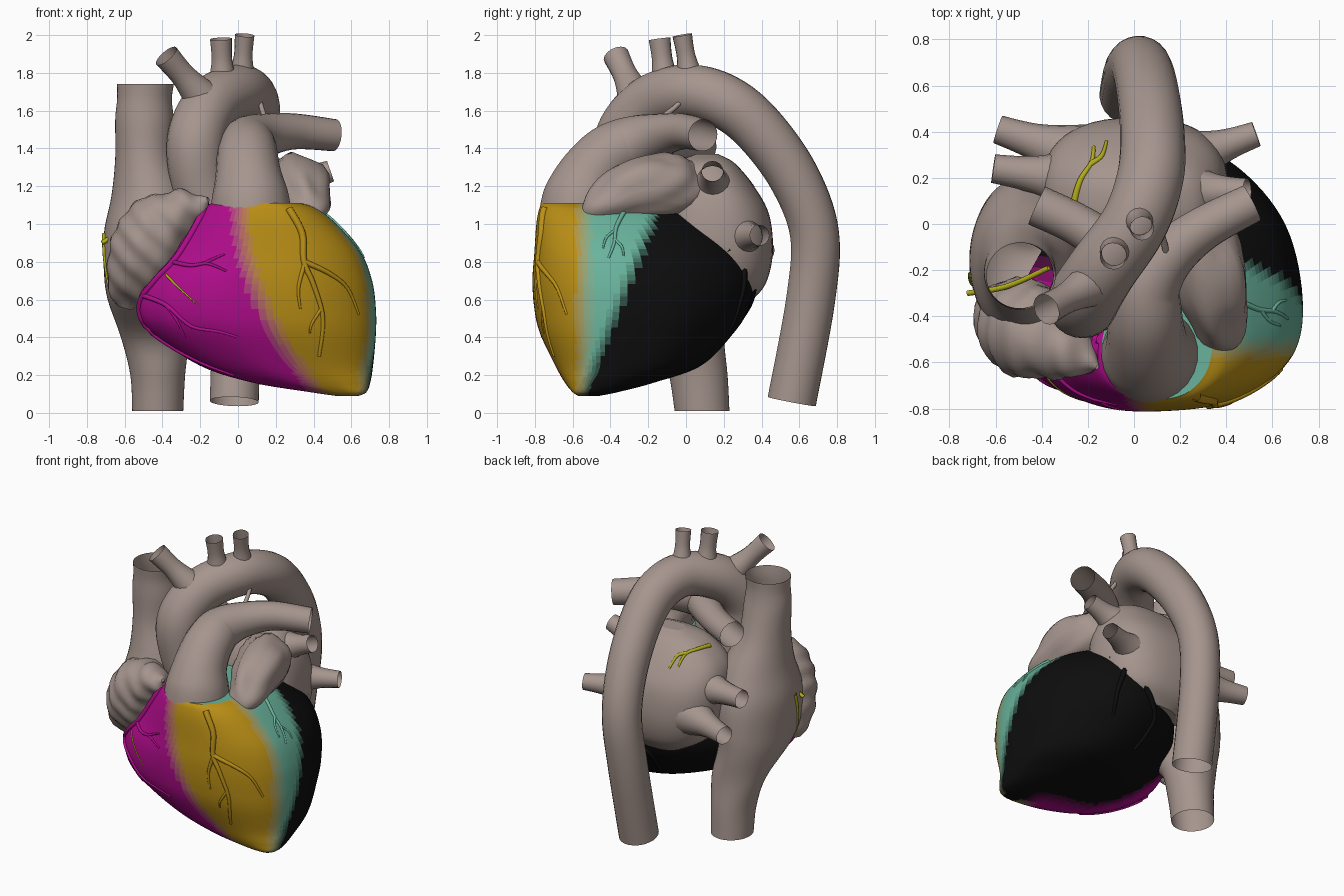
import bpy, math
from mathutils import Vector
from mathutils.bvhtree import BVHTree

if "Cube" in bpy.data.objects:
    bpy.data.objects.remove(bpy.data.objects["Cube"])

MAGENTA, GOLD = (0.45, 0.004, 0.27), (0.50, 0.28, 0.008)
TEAL, BLACK = (0.14, 0.45, 0.33), (0.004, 0.004, 0.004)
TISSUE, YELLOW = (0.38, 0.30, 0.27), (0.45, 0.42, 0.01)
mats = {}


def material(col):
    key = tuple(round(c, 3) for c in col)
    if key not in mats:
        mats[key] = bpy.data.materials.new("tint_%d" % len(mats))
        mats[key].diffuse_color = (*key, 1)
    return mats[key]


def catmull(pts, n, closed=False):
    """Smooth curve through tuples of any length."""
    out, m = [], len(pts)
    for i in range(m if closed else m - 1):
        if closed:
            q = [pts[(i + k) % m] for k in (-1, 0, 1, 2)]
        else:
            q = [pts[min(max(i + k, 0), m - 1)] for k in (-1, 0, 1, 2)]
        for j in range(n):
            t = j / n
            out.append(tuple(0.5 * (2 * b + (c - a) * t + (2 * a - 5 * b + 4 * c - d) * t * t
                                    + (3 * b - a - 3 * c + d) * t ** 3) for a, b, c, d in zip(*q)))
    return out if closed else out + [tuple(pts[-1])]


def loft(name, profile, sections, n, caps, col=None):
    """Stack a unit profile at heights; section = z, xmin, xmax, ymin, ymax."""
    verts, faces, k = [], [], len(profile)
    rows = catmull(sections, n)
    for z, x0, x1, y0, y1 in rows:
        verts += [((x0 + x1) / 2 + u * (x1 - x0) / 2, (y0 + y1) / 2 + v * (y1 - y0) / 2, z)
                  for u, v in profile]
    for r in range(len(rows) - 1):
        for i in range(k):
            j = (i + 1) % k
            faces.append((r * k + i, r * k + j, (r + 1) * k + j, (r + 1) * k + i))
    if caps:
        faces += [tuple(range(k))[::-1], tuple(range(len(verts) - k, len(verts)))]
    me = bpy.data.meshes.new(name)
    me.from_pydata(verts, [], faces)
    if col:
        me.materials.append(material(col))
    ob = bpy.data.objects.new(name, me)
    bpy.context.collection.objects.link(ob)
    return ob, BVHTree.FromPolygons(verts, faces)


def tube(name, pts, col=TISSUE, n=8, res=6, ruffle=0):
    """Sweep a round section along points (x, y, z, radius)."""
    cu = bpy.data.curves.new(name, 'CURVE')
    cu.dimensions, cu.bevel_depth, cu.bevel_resolution = '3D', 1, res
    path = catmull(pts, n) if n > 1 else pts
    sp = cu.splines.new('POLY')
    sp.points.add(len(path) - 1)
    for p, (x, y, z, r) in zip(sp.points, path):
        p.co, p.radius = (x, y, z, 1), max(r, 0.003)
    ob = bpy.data.objects.new(name, cu)
    bpy.context.collection.objects.link(ob)
    bpy.ops.object.select_all(action='DESELECT')
    bpy.context.view_layer.objects.active = ob
    ob.select_set(True)
    bpy.ops.object.convert(target='MESH')
    me = bpy.context.object.data
    me.materials.clear()
    me.materials.append(material(col))
    if ruffle:
        shift = [v.normal * ruffle * math.sin(38 * v.co.x + 14 * v.co.z) * math.cos(25 * v.co.z - 9 * v.co.y)
                 for v in me.vertices]
        for v, s in zip(me.vertices, shift):
            v.co += s


def drape(name, pts, r, col, bvh, d=None):
    """Thin vessel laid on a surface, cast along d or snapped to the nearest point."""
    path = []
    dense = catmull(pts, 6)
    for i, p in enumerate(dense):
        p, hit = Vector(p), None
        if d:
            hit = bvh.ray_cast(p - Vector(d) * 3, Vector(d))[0]
        hit = hit or bvh.find_nearest(p)[0]
        path.append((*hit, r * (1 - 0.6 * i / len(dense))))
    tube(name, path, col, 1, 2)


# ventricles: rounded cross-section growing from the apex
outline = [(.73, -.35), (.66, 0), (.45, .25), (.2, .35), (-.1, .25), (-.35, -.05), (-.52, -.42),
           (-.42, -.65), (-.15, -.79), (.15, -.81), (.45, -.76), (.67, -.6)]
outline = catmull([((x - .105) / .625, (y + .23) / .58) for x, y in outline], 8, True)
ventricles, vb = loft("ventricles", outline, [
    (.09, .52, .64, -.57, -.46), (.11, .38, .68, -.60, -.36), (.16, .08, .70, -.64, -.17),
    (.25, -.20, .715, -.69, .08), (.42, -.45, .73, -.77, .25), (.55, -.53, .73, -.80, .33),
    (.7, -.50, .71, -.81, .35), (.85, -.38, .65, -.80, .29), (1.0, -.26, .52, -.79, .15),
    (1.08, -.19, .42, -.775, .02), (1.11, -.14, .34, -.76, -.06)], 9, True)


def step(a, b, v):
    t = min(max((v - a) / (b - a), 0), 1)
    return round(t * t * (3 - 2 * t) * 6) / 6


def mix(a, b, t):
    return tuple(p + (q - p) * t for p, q in zip(a, b))


# coloured supply territories with soft borders
index = {}
for poly in ventricles.data.polygons:
    x, y, z = poly.center
    xb = .38 * (max(1.1 - z, 0) / .95) ** 2 + .01
    yb = -.15 - .4 * (1.1 - z)
    ym = -.45 - .6 * min(x, 0)
    left = mix(GOLD, TEAL, step(-.61, -.47, y))
    left = mix(left, BLACK, step(yb - .05, yb + .05, y))
    right = mix(MAGENTA, BLACK, step(ym - .1, ym + .1, y))
    m = material(mix(right, left, step(xb - .08, xb + .08, x)))
    if m not in index:
        index[m] = len(index)
        ventricles.data.materials.append(m)
    poly.material_index = index[m]

# right atrium running into both great veins, and left atrium
circle = [(math.cos(a * math.pi / 24), math.sin(a * math.pi / 24)) for a in range(48)]
box = [tuple(math.copysign(abs(c) ** .8, c) for c in p) for p in circle]
_, ab = loft("right_atrium_and_great_veins", circle, [
    (.01, -.56, -.29, -.06, .23), (.2, -.57, -.28, -.09, .22), (.4, -.62, -.26, -.15, .2),
    (.6, -.69, -.27, -.40, .2), (.75, -.71, -.25, -.5, .2), (.95, -.71, -.22, -.5, .18),
    (1.15, -.67, -.25, -.43, .1), (1.35, -.65, -.33, -.38, 0), (1.55, -.65, -.34, -.37, -.06),
    (1.66, -.64, -.35, -.365, -.08), (1.74, -.64, -.34, -.37, -.08)], 6, False, TISSUE)
_, lb = loft("left_atrium", box, [
    (.58, -.15, .2, 0, .33), (.68, -.3, .34, -.1, .42), (.85, -.38, .4, -.15, .46),
    (1.05, -.4, .4, -.15, .44), (1.2, -.36, .36, -.12, .36), (1.32, -.22, .28, -.05, .26),
    (1.37, -.06, .13, .05, .17)], 6, True, TISSUE)

# ruffled ear-shaped appendages
tube("right_appendage", [(-.6, -.36, .56, .04), (-.57, -.38, .66, .13), (-.5, -.43, .82, .2),
     (-.42, -.48, .96, .2), (-.3, -.55, 1.06, .13), (-.2, -.6, 1.11, .06), (-.16, -.62, 1.13, .01)],
     n=10, res=10, ruffle=.012)
tube("left_appendage", [(.2, .02, 1.18, .15), (.3, -.14, 1.2, .17), (.34, -.3, 1.17, .155),
     (.37, -.43, 1.1, .11), (.38, -.53, 1.03, .06), (.38, -.58, .99, .01)], n=10, res=10, ruffle=.016)

# aorta with arch branches
tube("aorta", [(-.1, -.3, .95, .14), (-.2, -.33, 1.2, .15), (-.22, -.33, 1.45, .155),
     (-.14, -.2, 1.63, .15), (0, 0, 1.70, .145), (.07, .2, 1.65, .145), (.08, .38, 1.51, .14),
     (.06, .57, 1.25, .135), (.03, .68, .95, .13), (0, .66, .6, .13), (-.02, .56, .06, .13)], res=10)
for i, (a, b, r) in enumerate([((-.2, -.27, 1.68), (-.38, -.37, 1.89), .07),
                               ((-.08, -.11, 1.75), (-.09, -.14, 1.98), .058),
                               ((.02, .02, 1.78), (.035, -.02, 2.0), .052)]):
    mid = [(p + q) / 2 for p, q in zip(a, b)]
    tube("arch_branch_%d" % i, [(*a, r * 1.35), (*mid, r * .95), (*b, r)])

# pulmonary trunk and arteries
tube("pulmonary_trunk", [(.07, -.565, 1.04, .215), (.065, -.55, 1.14, .205), (.055, -.5, 1.26, .175),
     (.05, -.4, 1.37, .16), (.06, -.27, 1.43, .145), (.15, -.14, 1.47, .115), (.3, -.02, 1.49, .095),
     (.51, .09, 1.47, .085)], res=10)
tube("right_pulmonary_artery", [(.08, -.26, 1.43, .12), (-.1, -.1, 1.43, .1), (-.25, 0, 1.42, .09),
     (-.42, .08, 1.41, .09)])

# four pulmonary veins flaring out of the left atrium
for i, (a, b, r) in enumerate([((.2, .14, 1.18), (.49, .14, 1.28), .057),
                               ((.2, .27, .93), (.53, .39, .94), .055),
                               ((-.2, .18, 1.05), (-.61, .24, 1.06), .062),
                               ((-.2, .28, .88), (-.59, .41, .86), .062)]):
    mid = [p + (q - p) * .55 for p, q in zip(a, b)]
    tube("pulmonary_vein_%d" % i, [(*a, r * 2.6), (*mid, r * 1.35), (*b, r)])

# thin ligament between arch and pulmonary artery
tube("ligament", [(.03, .17, 1.56, .008), (.1, .02, 1.66, .012), (.13, -.08, 1.6, .014), (.15, -.18, 1.52, .014)], res=2)

# surface vessels; front ones are given as x, z
FRONT, LEFT = (0, 1, 0), (-1, 0, 0)
front = [
    ("right_main", MAGENTA, .022, [(-.16, 1.12), (-.2, 1.03), (-.32, .83), (-.44, .7), (-.52, .58), (-.49, .46),
                                   (-.35, .35), (-.18, .26), (-.02, .2)]),
    ("right_upper", MAGENTA, .013, [(-.35, .8), (-.25, .78), (-.16, .79), (-.06, .75)]),
    ("right_fork", MAGENTA, .010, [(-.18, .79), (-.12, .82), (-.07, .84)]),
    ("right_middle", MAGENTA, .014, [(-.5, .62), (-.38, .57), (-.25, .46), (-.1, .43), (0, .4)]),
    ("right_lower", MAGENTA, .012, [(-.38, .57), (-.33, .5), (-.28, .4)]),
    ("front_main", GOLD, .022, [(.27, 1.08), (.34, .95), (.35, .8), (.4, .68), (.45, .5), (.43, .3)]),
    ("front_diagonal", GOLD, .016, [(.35, .8), (.48, .74), (.58, .66), (.64, .52)]),
    ("front_septal", GOLD, .013, [(.35, .78), (.32, .66), (.33, .55)]),
    ("front_small", GOLD, .010, [(.44, .55), (.39, .47), (.38, .42)]),
    ("conduction_right", YELLOW, .007, [(-.38, .73), (-.3, .65), (-.21, .57)])]
for name, col, r, pts in front:
    drape(name + "_vessel", [(x, -.5, z) for x, z in pts], r, col, vb, FRONT)
for name, r, pts in [("side_main", .014, [(-.33, 1.06), (-.37, .98), (-.38, .9), (-.41, .82)]),
                     ("side_fork", .010, [(-.37, .97), (-.42, .93), (-.44, .87)]),
                     ("side_back", .010, [(-.38, .92), (-.34, .88), (-.33, .83)])]:
    drape(name + "_vessel", [(.6, y, z) for y, z in pts], r, TEAL, vb, LEFT)

# back vessels and conduction strands
drape("back_main_vessel", [(.4, .25, .9), (.28, .38, .75), (.15, .4, .6), (.05, .35, .45), (.1, .15, .3)], .028, BLACK, vb)
drape("back_side_vessel", [(.35, .35, .78), (.4, .33, .6), (.38, .25, .42)], .02, BLACK, vb)
drape("node_strand", [(-.72, -.22, .95), (-.73, -.26, .8), (-.71, -.28, .65)], .014, YELLOW, ab)
drape("atrial_strand", [(-.26, .1, 1.3), (-.22, .18, 1.28), (-.18, .26, 1.27), (-.17, .32, 1.2)], .016, YELLOW, lb)
drape("atrial_strand_fork", [(-.18, .25, 1.27), (-.14, .3, 1.27), (-.12, .37, 1.2)], .014, YELLOW, lb)
tube("inner_strand", [(-.72, -.3, .9, .012), (-.55, -.27, 1, .012), (-.37, -.19, 1.1, .012)], YELLOW, res=2)

for ob in bpy.data.objects:
    for poly in ob.data.polygons:
        poly.use_smooth = len(poly.vertices) == 4

for m in bpy.data.materials:
    if m.users and not m.is_grease_pencil:
        m.use_nodes = True
        m.node_tree.nodes["Principled BSDF"].inputs["Base Color"].default_value = m.diffuse_color
